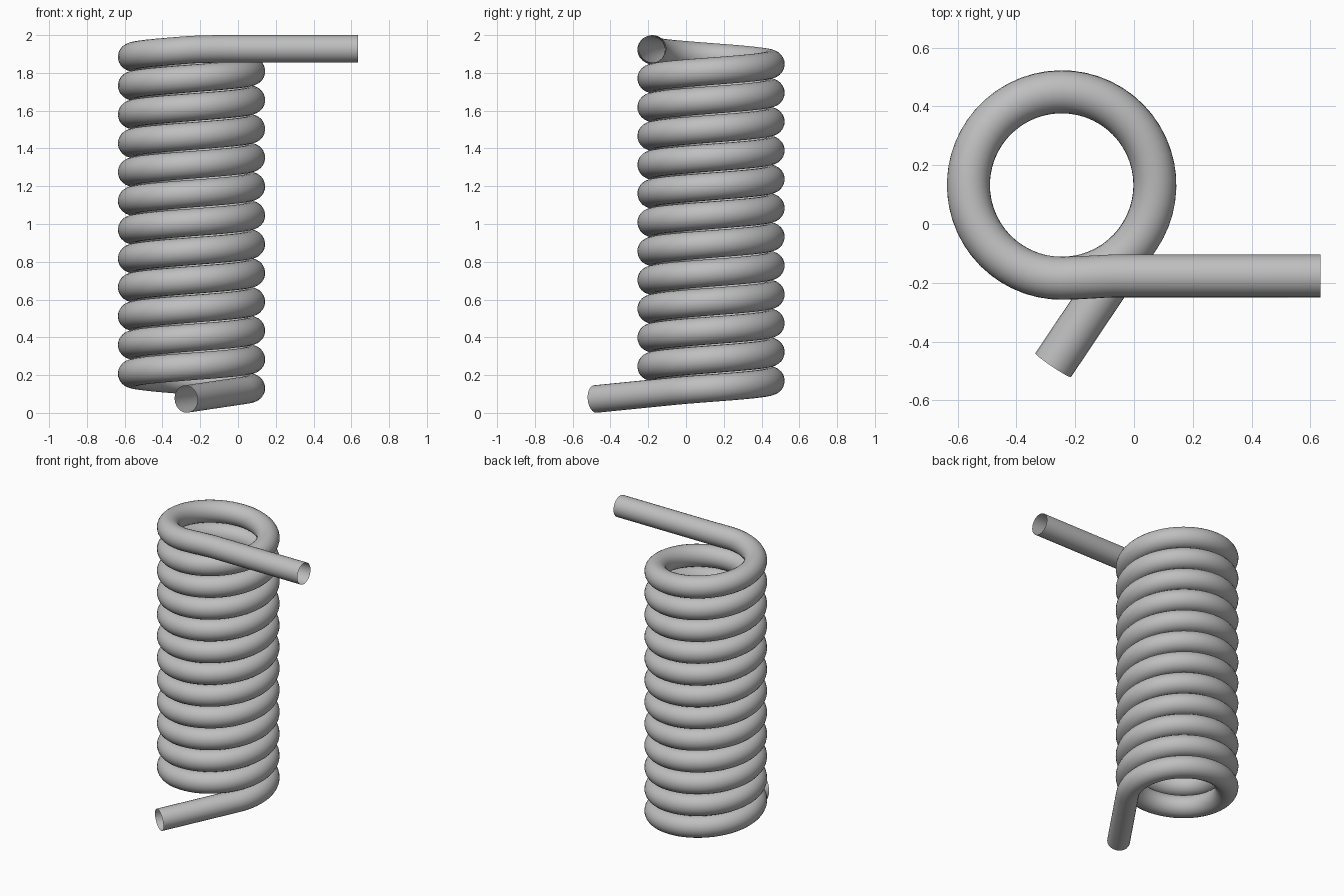
import bpy
import math

if "Cube" in bpy.data.objects:
    bpy.data.objects.remove(bpy.data.objects["Cube"])

WIRE = 0.073                     # wire radius
R = 0.317                        # coil radius at the wire centre
CX, CY = -0.246, 0.1325          # coil axis
PITCH = 0.1525
A0 = math.radians(-33.7)         # lower leg leaves the coil here
A1 = math.radians(270 + 360 * 11)  # upper leg leaves the coil here
Z0 = 0.117
STEPS = 640

# Wire path: lower leg, helix, upper leg
path = [(-0.275, -0.480, 0.0735)]
for i in range(STEPS + 1):
    a = A0 + (A1 - A0) * i / STEPS
    path.append((CX + R * math.cos(a), CY + R * math.sin(a),
                 Z0 + PITCH * (a - A0) / math.tau))
path += [(-0.20, -0.1835, 1.9248), (-0.15, -0.1808, 1.9262),
         (-0.10, -0.1778, 1.927), (-0.06, -0.1766, 1.927),
         (0.635, -0.1765, 1.927)]

# Round wire swept along the path, open at both ends
curve = bpy.data.curves.new("spring_wire", 'CURVE')
curve.dimensions = '3D'
curve.bevel_depth = WIRE
curve.bevel_resolution = 10
curve.use_fill_caps = False
spline = curve.splines.new('POLY')
spline.points.add(len(path) - 1)
for p, co in zip(spline.points, path):
    p.co = (*co, 1.0)

steel = bpy.data.materials.new("grey_steel")
steel.diffuse_color = (0.52, 0.52, 0.52, 1.0)
steel.use_nodes = True
steel.node_tree.nodes["Principled BSDF"].inputs["Base Color"].default_value = steel.diffuse_color
curve.materials.append(steel)

spring = bpy.data.objects.new("torsion_spring", curve)
bpy.context.collection.objects.link(spring)
bpy.context.view_layer.objects.active = spring
spring.select_set(True)
bpy.ops.object.convert(target='MESH')
bpy.ops.object.shade_smooth()
